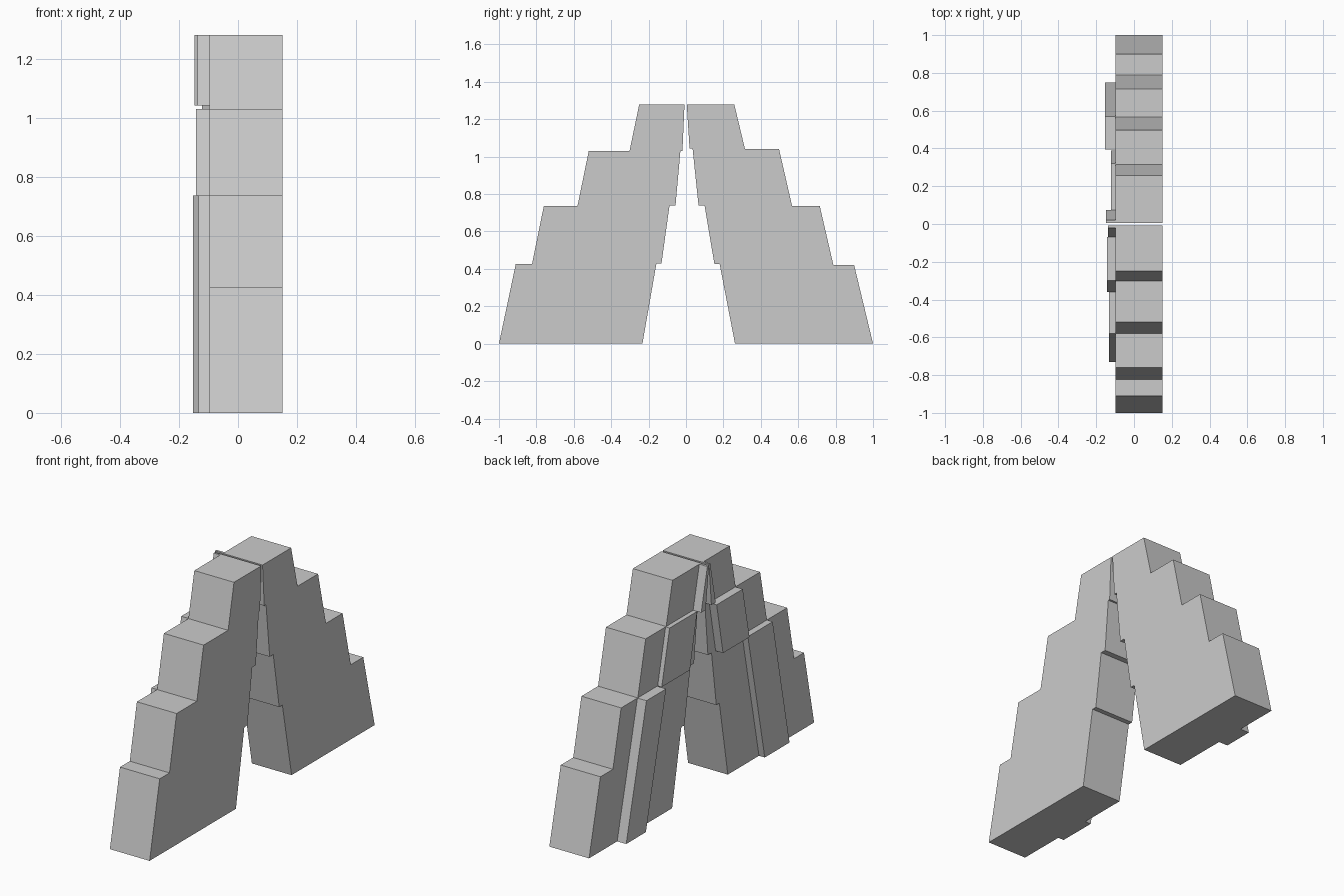
import bpy, bmesh


def extrude_profile(name, pts, x0, x1):
    """Prism from a (y, z) outline, extruded along x."""
    bm = bmesh.new()
    face = bm.faces.new([bm.verts.new((x0, y, z)) for y, z in pts])
    ext = bmesh.ops.extrude_face_region(bm, geom=[face])
    moved = [g for g in ext["geom"] if isinstance(g, bmesh.types.BMVert)]
    bmesh.ops.translate(bm, verts=moved, vec=(x1 - x0, 0, 0))
    bmesh.ops.recalc_face_normals(bm, faces=bm.faces)
    mesh = bpy.data.meshes.new(name)
    bm.to_mesh(mesh)
    bm.free()
    obj = bpy.data.objects.new(name, mesh)
    bpy.context.collection.objects.link(obj)
    return obj


BACK, FRONT = -0.097, 0.15

# Stepped bodies: outer staircase up, inner staircase down
near_body = [(-1, 0), (-0.91, 0.427), (-0.823, 0.427), (-0.76, 0.737),
             (-0.58, 0.737), (-0.52, 1.03), (-0.302, 1.03), (-0.25, 1.28),
             (-0.008, 1.28), (-0.019, 1.03), (-0.03, 1.03), (-0.056, 0.74),
             (-0.088, 0.74), (-0.131, 0.43), (-0.158, 0.43), (-0.233, 0)]
far_body = [(1, 0), (0.899, 0.42), (0.788, 0.42), (0.715, 0.737),
            (0.567, 0.737), (0.497, 1.042), (0.315, 1.042), (0.258, 1.28),
            (0.004, 1.28), (0.019, 1.045), (0.035, 1.045), (0.067, 0.74),
            (0.099, 0.74), (0.152, 0.425), (0.18, 0.425), (0.262, 0)]
extrude_profile("near_stepped_half", near_body, BACK, FRONT)
extrude_profile("far_stepped_half", far_body, BACK, FRONT)

# Leaning raised panels on the -x side:
# name, x depth, bottom z, top z, bottom outer/inner y, top outer/inner y
panels = [
    ("near_lower_panel", -0.133, 0, 0.737, -0.73, -0.51, -0.58, -0.36),
    ("near_middle_panel", -0.143, 0.737, 1.03, -0.36, -0.125, -0.30, -0.068),
    ("near_upper_panel", -0.137, 1.042, 1.28, -0.068, -0.03, -0.02, -0.009),
    ("far_lower_panel", -0.153, 0, 0.737, 0.75, 0.575, 0.57, 0.395),
    ("far_middle_panel", -0.122, 0.737, 1.042, 0.39, 0.14, 0.32, 0.075),
    ("far_upper_panel", -0.147, 1.042, 1.28, 0.075, 0.035, 0.02, 0.006),
]
for name, x, z0, z1, bo, bi, to, ti in panels:
    extrude_profile(name, [(bo, z0), (to, z1), (ti, z1), (bi, z0)], x, BACK)
